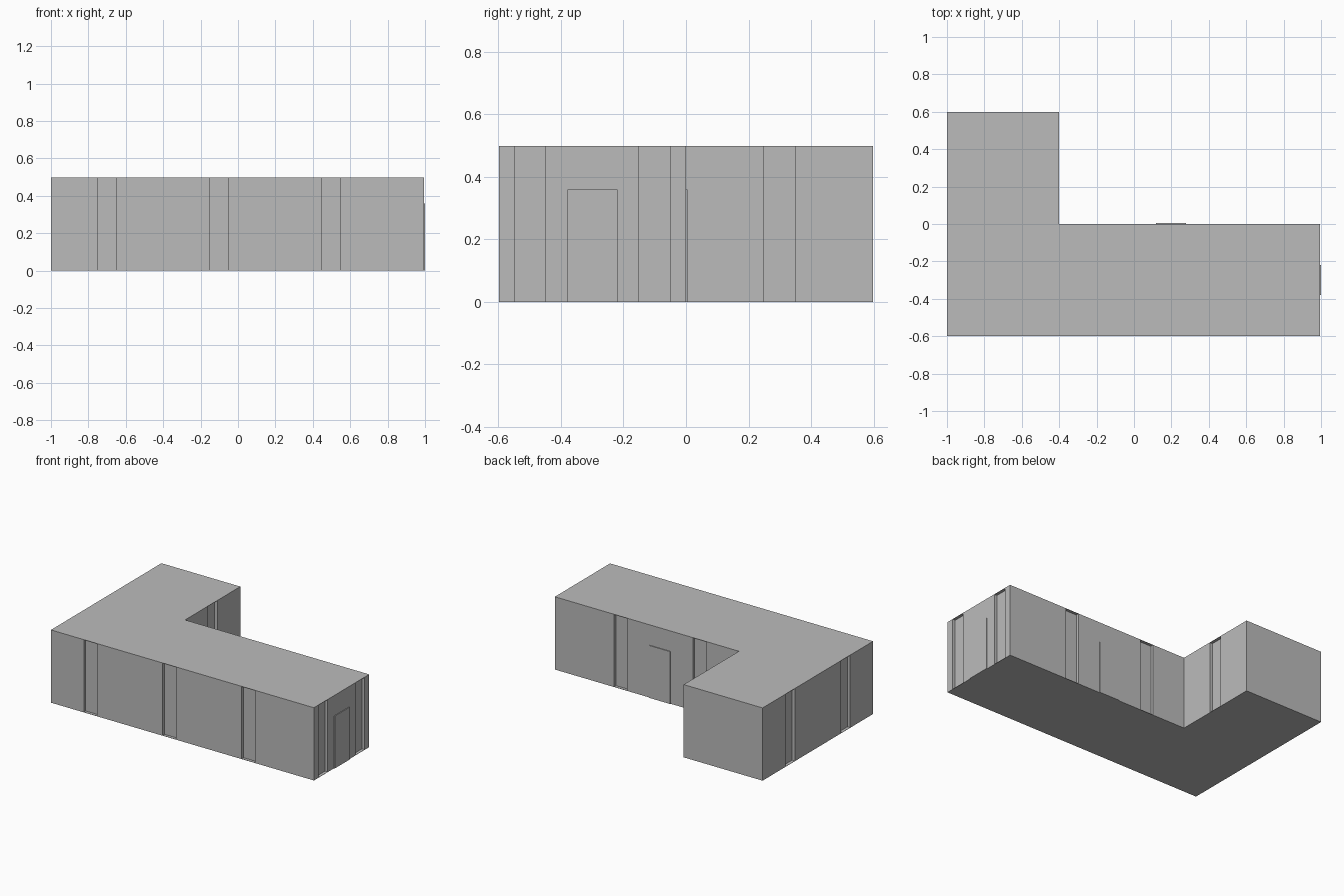
import bpy
import bmesh
from mathutils import Vector

if "Cube" in bpy.data.objects:
    bpy.data.objects.remove(bpy.data.objects["Cube"], do_unlink=True)

UNIT = 2 / 20.05          # one building module
HEIGHT = 5 * UNIT
PLATE = 0.002             # roof and floor sheet thickness
DEPTH = 0.2               # recess depth in modules
ORIGIN = Vector((-1.0, -6 * UNIT))

grey = bpy.data.materials.new("plain_grey")
grey.use_nodes = True
colour = (0.5, 0.5, 0.5, 1)
grey.diffuse_color = colour
grey.node_tree.nodes["Principled BSDF"].inputs["Base Color"].default_value = colour


def prism(name, outline, low, high):
    """Extrude a footprint given in modules between two heights."""
    bm = bmesh.new()
    points = [ORIGIN + Vector(p) * UNIT for p in outline]
    base = bm.faces.new([bm.verts.new((p.x, p.y, low)) for p in points])
    top = bmesh.ops.extrude_face_region(bm, geom=[base])["geom"]
    bmesh.ops.translate(bm, vec=(0, 0, high - low),
                        verts=[v for v in top if isinstance(v, bmesh.types.BMVert)])
    bmesh.ops.recalc_face_normals(bm, faces=bm.faces)
    mesh = bpy.data.meshes.new(name)
    bm.to_mesh(mesh)
    bm.free()
    mesh.materials.append(grey)
    obj = bpy.data.objects.new(name, mesh)
    bpy.context.collection.objects.link(obj)
    return obj


def notched(start, end, centres):
    """Points along one wall, with a recess one module wide at each centre."""
    start, end = Vector(start), Vector(end)
    along = (end - start).normalized()
    inward = Vector((-along.y, along.x)) * DEPTH
    points = [start]
    for c in centres:
        a, b = start + along * (c - 0.5), start + along * (c + 0.5)
        points += [a, a + inward, b + inward, b]
    return points


# Counter-clockwise plan corners and recess distances along each wall
corners = [(0, 0), (20, 0), (20, 6), (6, 6), (6, 12), (0, 12)]
recesses = [(3, 9, 15), (1, 5), (5, 11), (3,), (), (3, 9)]

wall_line = []
for i, centres in enumerate(recesses):
    wall_line += notched(corners[i], corners[(i + 1) % len(corners)], centres)

# Walls with recesses, closed by full floor and roof sheets
prism("walls", wall_line, PLATE, HEIGHT - PLATE)
prism("floor", corners, 0, PLATE)
prism("roof", corners, HEIGHT - PLATE, HEIGHT)

# Thin door panels on the end wall and on the courtyard wall
door_top = 3.6 * UNIT
prism("end_door", [(20, 2.2), (20.05, 2.2), (20.05, 3.8), (20, 3.8)], 0, door_top)
prism("courtyard_door", [(11.2, 6), (12.8, 6), (12.8, 6.05), (11.2, 6.05)], 0, door_top)
